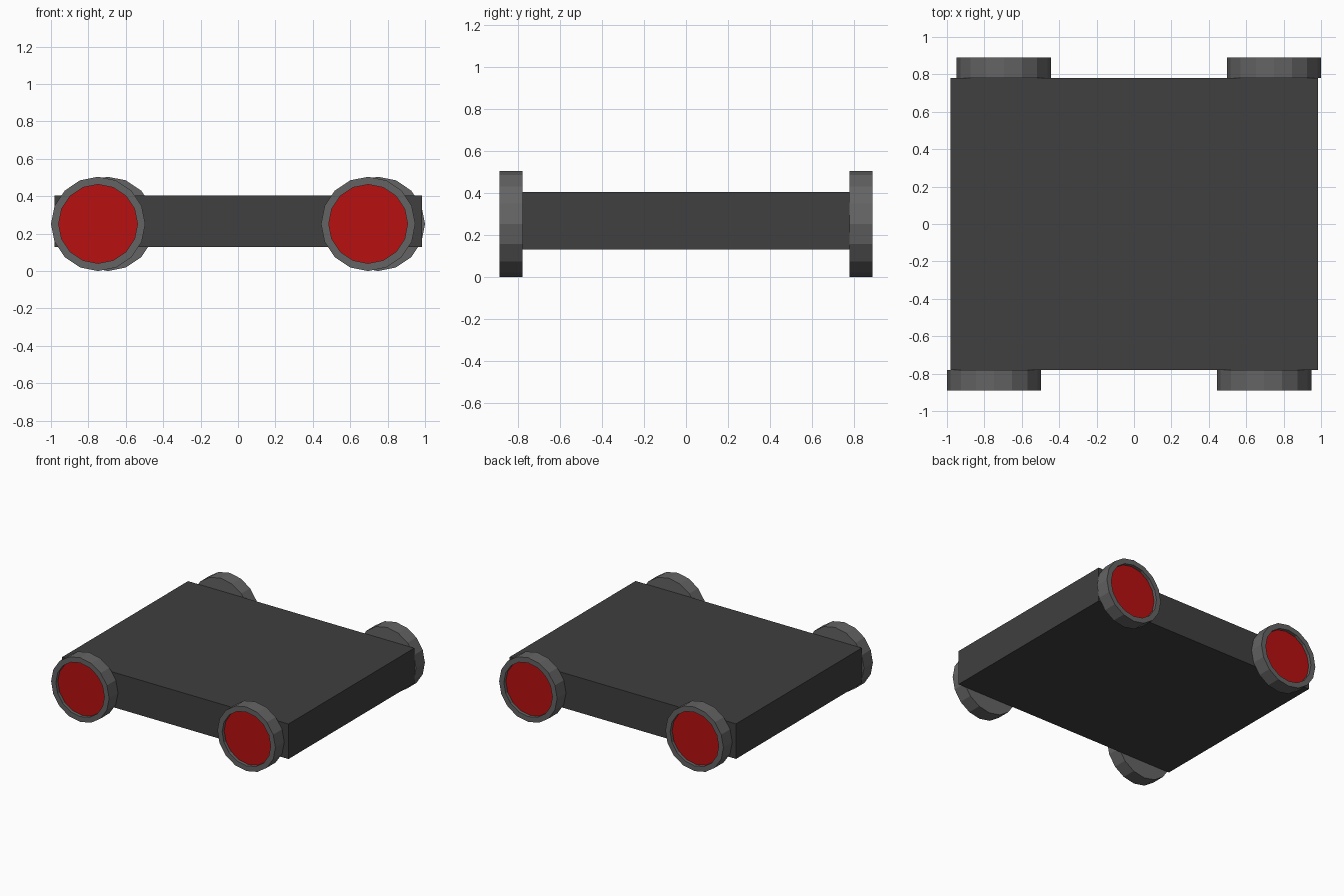
import bpy
import bmesh
import math

cube = bpy.data.objects.get("Cube")
if cube:
    bpy.data.objects.remove(cube, do_unlink=True)


def material(name, color):
    mat = bpy.data.materials.new(name)
    mat.use_nodes = True
    mat.diffuse_color = color
    mat.node_tree.nodes["Principled BSDF"].inputs["Base Color"].default_value = color
    return mat


def add_object(name, bm, mats):
    mesh = bpy.data.meshes.new(name)
    bm.to_mesh(mesh)
    bm.free()
    for mat in mats:
        mesh.materials.append(mat)
    obj = bpy.data.objects.new(name, mesh)
    bpy.context.collection.objects.link(obj)
    return obj


charcoal = material("charcoal", (0.05, 0.05, 0.05, 1))
grey = material("tyre grey", (0.127, 0.127, 0.127, 1))
red = material("hub red", (0.48, 0.005, 0.005, 1))

RADIUS, HUB_RADIUS, SIDES = 0.252, 0.21, 16
INNER_Y, OUTER_Y, RECESS = 0.78, 0.89, 0.025

# Flat slab body
bm = bmesh.new()
bmesh.ops.create_cube(bm, size=1)
bmesh.ops.scale(bm, vec=(1.965, 2 * INNER_Y, 0.275), verts=bm.verts)
bmesh.ops.translate(bm, vec=(0.002, 0, 0.267), verts=bm.verts)
add_object("body", bm, [charcoal])


# Wheel: a short drum with an inset, recessed hub on its outer face (local +z)
def wheel(name, x, side):
    bm = bmesh.new()
    bmesh.ops.create_cone(bm, cap_ends=True, segments=SIDES, radius1=RADIUS,
                          radius2=RADIUS, depth=OUTER_Y - INNER_Y)
    bm.normal_update()
    hub = max(bm.faces, key=lambda f: f.calc_center_median().z)
    bmesh.ops.inset_region(bm, faces=[hub], thickness=(RADIUS - HUB_RADIUS) * math.cos(math.pi / SIDES))
    # Push the hub straight in, leaving a wall behind the rim
    hub = bmesh.ops.extrude_discrete_faces(bm, faces=[hub])["faces"][0]
    bmesh.ops.translate(bm, vec=(0, 0, -RECESS), verts=hub.verts)
    hub.material_index = 1
    obj = add_object(name, bm, [grey, red])
    obj.location = (x, side * (INNER_Y + OUTER_Y) / 2, RADIUS)
    obj.rotation_euler.x = -side * math.pi / 2


# The axles are slightly skewed, so opposite corners match
for end, side in (("front", -1), ("back", 1)):
    wheel(end + "_left_wheel", 0.722 + side * 0.026, side)
    wheel(end + "_right_wheel", -0.722 + side * 0.026, side)
